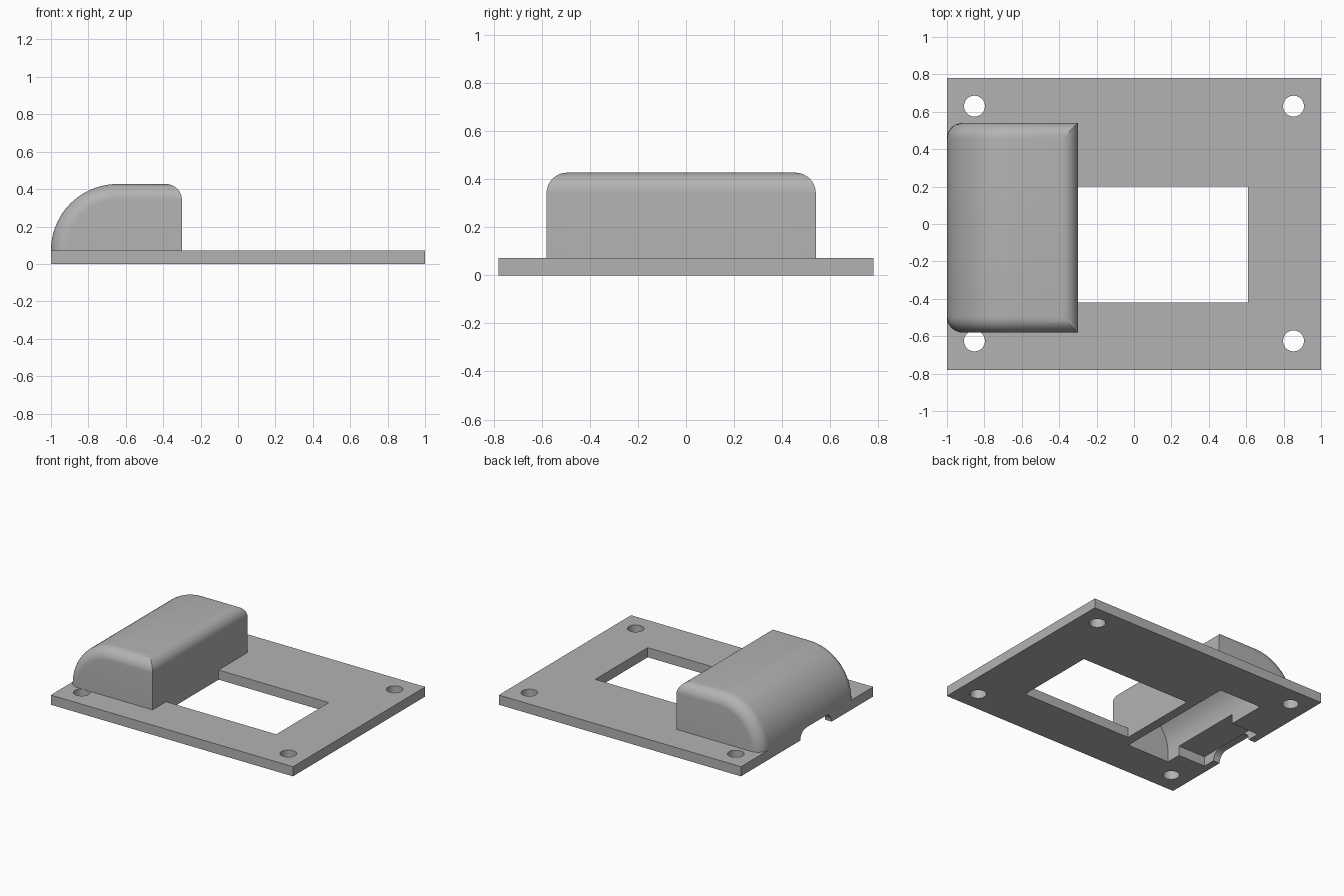
import bpy
import bmesh
from math import sin, cos, pi

cube = bpy.data.objects.get("Cube")
if cube:
    bpy.data.objects.remove(cube, do_unlink=True)

grey = bpy.data.materials.new("plain_grey")
grey.use_nodes = True
COLOUR = (0.45, 0.45, 0.45, 1)
grey.diffuse_color = COLOUR
grey.node_tree.nodes["Principled BSDF"].inputs["Base Color"].default_value = COLOUR

T = 0.072            # plate thickness
TOP = 0.427          # housing height
R = 0.085            # small fillet radius
Y0, Y1 = -0.58, 0.54  # housing ends
MID = -0.105         # centre line of the cable recess


def make(name, bm):
    bmesh.ops.remove_doubles(bm, verts=bm.verts, dist=1e-5)
    bmesh.ops.recalc_face_normals(bm, faces=bm.faces)
    mesh = bpy.data.meshes.new(name)
    bm.to_mesh(mesh)
    bm.free()
    mesh.materials.append(grey)
    ob = bpy.data.objects.new(name, mesh)
    bpy.context.collection.objects.link(ob)
    return ob


def loft(name, rings):
    """Skin equal-length closed rings and cap both ends."""
    bm = bmesh.new()
    rows = [[bm.verts.new(p) for p in ring] for ring in rings]
    n = len(rows[0])
    for a, b in zip(rows, rows[1:]):
        for i in range(n):
            j = (i + 1) % n
            bm.faces.new((a[i], a[j], b[j], b[i]))
    bm.faces.new(rows[0])
    bm.faces.new(rows[-1])
    return make(name, bm)


def box(name, x0, x1, y0, y1, z0, z1):
    return loft(name, [[(x0, y0, z), (x1, y0, z), (x1, y1, z), (x0, y1, z)] for z in (z0, z1)])


def arc(cx, cz, r, a0, a1, n):
    return [(cx + r * cos(a0 + (a1 - a0) * i / n), cz + r * sin(a0 + (a1 - a0) * i / n))
            for i in range(n + 1)]


def cut(target, cutters):
    """Subtract the cutters, keep the result and drop the helpers."""
    for c in cutters:
        c.hide_render = True
        mod = target.modifiers.new("cut", 'BOOLEAN')
        mod.operation = 'DIFFERENCE'
        mod.solver = 'EXACT'
        mod.object = c
    deps = bpy.context.evaluated_depsgraph_get()
    mesh = bpy.data.meshes.new_from_object(target.evaluated_get(deps))
    target.modifiers.clear()
    target.data = mesh
    for c in cutters:
        bpy.data.objects.remove(c, do_unlink=True)


def smooth(ob):
    bpy.ops.object.select_all(action='DESELECT')
    ob.select_set(True)
    bpy.context.view_layer.objects.active = ob
    bpy.ops.object.shade_smooth_by_angle(angle=pi / 6)


# Base plate with window, screw holes, housing opening, cable recess and slot
plate = box("base_plate", -1, 1, -0.78, 0.78, 0, T)
cutters = [box("window", -0.3, 0.61, -0.42, 0.2, -0.1, 0.2),
           box("opening", -0.72, -0.37, -0.5, 0.47, -0.1, 0.2),
           box("recess", -0.946, -0.71, MID - 0.28, MID + 0.28, -0.1, 0.2)]
for x in (-0.853, 0.853):
    for y in (-0.625, 0.63):
        ring = arc(x, y, 0.056, 0, 2 * pi, 40)[:-1]
        cutters.append(loft("hole", [[(px, py, z) for px, py in ring] for z in (-0.1, 0.2)]))
slot = ([(MID + 0.185, -0.1)] + arc(MID + 0.115, 0, 0.07, 0, pi / 2, 10)
        + arc(MID - 0.115, 0, 0.07, pi / 2, pi, 10) + [(MID - 0.185, -0.1)])
cutters.append(loft("cable_slot", [[(x, y, z) for y, z in slot] for x in (-1.1, -0.93)]))
cut(plate, cutters)
smooth(plate)

# Rounded housing: slices along y, shrinking through the end fillets
big = TOP - T


def slice_at(y, a):
    d = R * (1 - sin(a))
    pts = arc(-1 + big, T, big - d, pi, pi / 2, 24)
    pts += arc(-0.3 - R, TOP - R, R, a, 0, 10)
    pts.append((-0.3, T))
    return [(x, y, z) for x, z in pts]


angles = [pi / 2 * i / 10 for i in range(11)]
rings = [slice_at(Y0 + R * (1 - cos(a)), a) for a in angles]
rings += [slice_at(Y1 - R * (1 - cos(a)), a) for a in reversed(angles)]
housing = loft("rounded_housing", rings)

# Hollow inside the housing, open below
inner = TOP - 0.075 - T
hollow = ([(-0.72, -0.05)] + arc(-0.72 + inner, T, inner, pi, pi / 2, 24)
          + [(-0.37, T + inner), (-0.37, -0.05)])
cut(housing, [loft("hollow", [[(x, y, z) for x, z in hollow] for y in (-0.5, 0.47)])])
smooth(housing)
